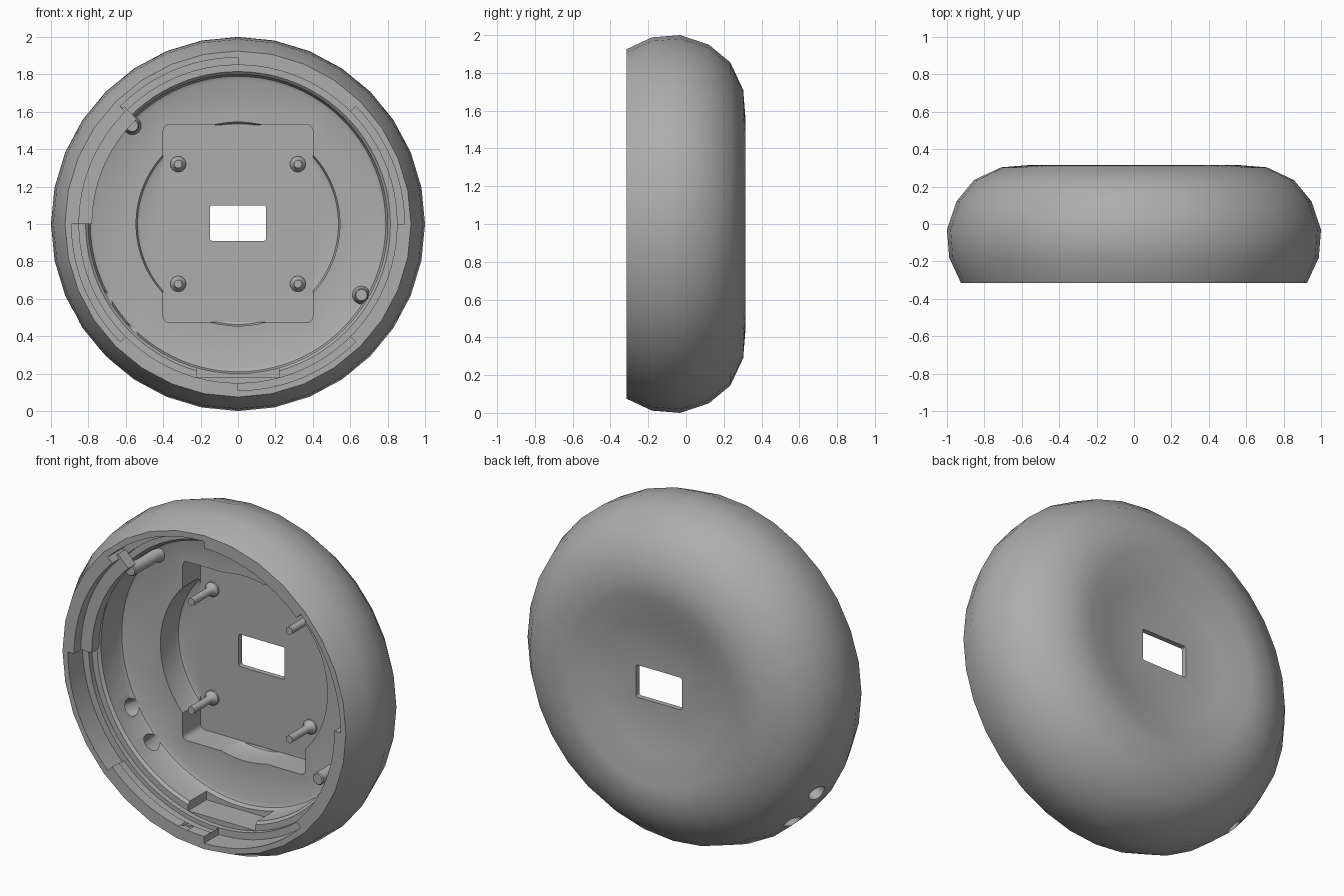
import bpy
import bmesh
from math import cos, sin, pi, radians
from mathutils import Matrix, Vector

if "Cube" in bpy.data.objects:
    bpy.data.objects.remove(bpy.data.objects["Cube"])

grey = bpy.data.materials.new("plain grey")
grey.use_nodes = True
grey.diffuse_color = (0.42, 0.42, 0.42, 1)
grey.node_tree.nodes["Principled BSDF"].inputs["Base Color"].default_value = grey.diffuse_color

MID = 1.0  # height of the housing axis


def finish(name, bm):
    bmesh.ops.recalc_face_normals(bm, faces=bm.faces)
    mesh = bpy.data.meshes.new(name)
    bm.to_mesh(mesh)
    bm.free()
    mesh.materials.append(grey)
    obj = bpy.data.objects.new(name, mesh)
    bpy.context.collection.objects.link(obj)
    return obj


def lathe(name, profile, segments, x=0, z=MID):
    """Spin (radius, y) points, running from axis to axis, about the y direction."""
    bm = bmesh.new()
    verts = [bm.verts.new((r, y, 0)) for r, y in profile]
    edges = [bm.edges.new(pair) for pair in zip(verts, verts[1:])]
    bmesh.ops.spin(bm, geom=verts + edges, cent=(0, 0, 0), axis=(0, 1, 0),
                   angle=2 * pi, steps=segments, use_duplicate=False)
    bmesh.ops.remove_doubles(bm, verts=bm.verts, dist=0.0005)
    bmesh.ops.translate(bm, verts=bm.verts, vec=(x, 0, z))
    return finish(name, bm)


def sector(name, r0, r1, start, span, y0, y1):
    """Solid arc-shaped block around the housing axis."""
    bm = bmesh.new()
    steps = 16
    angles = [radians(start + span * i / steps) for i in range(steps + 1)]
    ring = [(r1 * cos(a), r1 * sin(a)) for a in angles]
    ring += [(r0 * cos(a), r0 * sin(a)) for a in reversed(angles)]
    face = bm.faces.new([bm.verts.new((x, y0, MID + z)) for x, z in ring])
    new = bmesh.ops.extrude_face_region(bm, geom=[face])["geom"]
    bmesh.ops.translate(bm, vec=(0, y1 - y0, 0),
                        verts=[v for v in new if isinstance(v, bmesh.types.BMVert)])
    return finish(name, bm)


def box(name, low, high, round_radius=0):
    low, high = Vector(low), Vector(high)
    bm = bmesh.new()
    bmesh.ops.create_cube(bm, size=1, matrix=Matrix.Translation((low + high) / 2)
                          @ Matrix.Diagonal((*(high - low), 1)))
    if round_radius:
        along_y = [e for e in bm.edges
                   if abs(e.verts[0].co.y - e.verts[1].co.y) > 0.01]
        bmesh.ops.bevel(bm, geom=along_y, offset=round_radius, segments=4,
                        profile=0.5, affect='EDGES')
    return finish(name, bm)


def cut(body, cutter):
    mod = body.modifiers.new("cut", 'BOOLEAN')
    mod.operation, mod.solver, mod.object = 'DIFFERENCE', 'EXACT', cutter
    bpy.context.view_layer.objects.active = body
    bpy.ops.object.modifier_apply(modifier=mod.name)
    bpy.data.objects.remove(cutter)


def smooth(obj):
    bpy.ops.object.select_all(action='DESELECT')
    obj.select_set(True)
    bpy.context.view_layer.objects.active = obj
    bpy.ops.object.shade_smooth_by_angle(angle=radians(32))


# Ring-shaped housing with a shallow dish in the back
housing = lathe("housing", [
    (0, -0.315), (0.925, -0.315), (0.988, -0.18), (1.0, -0.03), (0.95, 0.12),
    (0.855, 0.235), (0.71, 0.303), (0.56, 0.315), (0.4, 0.255), (0, 0.25)], 32)

# Stepped round cavity, open at the front
cut(housing, lathe("cavity", [
    (0, -0.4), (0.85, -0.4), (0.85, -0.15), (0.815, -0.15), (0.8, -0.135),
    (0.8, 0.02), (0.79, 0.045), (0.77, 0.055), (0, 0.055)], 96))

# Deeper pocket: a disc joined with a rounded rectangle
FLOOR = 0.22
cut(housing, lathe("pocket_disc", [
    (0, 0), (0.545, 0), (0.545, FLOOR - 0.025), (0.537, FLOOR - 0.007),
    (0.52, FLOOR), (0, FLOOR)], 96))
cut(housing, box("pocket_plate", (-0.4, 0, 0.475), (0.4, FLOOR + 0.001, 1.53), 0.03))

# Window through the back
cut(housing, box("window", (-0.15, 0, 0.91), (0.15, 0.5, 1.1), 0.012))

# Four twist-lock notches and the grooves they lead into
for quarter in range(0, 360, 90):
    cut(housing, sector("notch", 0.78, 0.89, quarter, 45, -0.4, -0.18))
    cut(housing, sector("groove", 0.78, 0.875, quarter + 44, 46, -0.25, -0.18))

# Flat recess at the bottom of the inner ledge
cut(housing, box("cable_recess", (-0.22, -0.25, 0.18), (0.22, 0.02, 0.4)))

# Two round holes through the lower side wall
for angle in (209.5, 225):
    out = Vector((cos(radians(angle)), 0, sin(radians(angle))))
    bm = bmesh.new()
    turn = out.to_track_quat('Z', 'Y').to_matrix().to_4x4()
    place = Matrix.Translation(out * 0.9 + Vector((0, 0, MID)))
    bmesh.ops.create_cone(bm, cap_ends=True, segments=24, radius1=0.05,
                          radius2=0.05, depth=0.5, matrix=place @ turn)
    cut(housing, finish("side_hole", bm))
smooth(housing)

# Four thin posts with flared feet on the pocket floor
for x in (-0.32, 0.32):
    for z in (-0.32, 0.32):
        side = "left" if x > 0 else "right"
        level = "upper" if z > 0 else "lower"
        smooth(lathe(f"{level}_{side}_post", [
            (0, 0.02), (0.022, 0.02), (0.022, 0.175), (0.027, 0.195),
            (0.042, 0.21), (0.042, FLOOR + 0.01), (0, FLOOR + 0.01)], 24, x, MID + z))

# Two long locating pins near the wall
for name, x, z in (("upper_pin", -0.565, 1.525), ("lower_pin", 0.66, 0.62)):
    smooth(lathe(name, [
        (0, -0.2), (0.03, -0.2), (0.035, -0.195), (0.037, 0.03),
        (0.048, 0.05), (0.048, 0.07), (0, 0.07)], 24, x, z))
